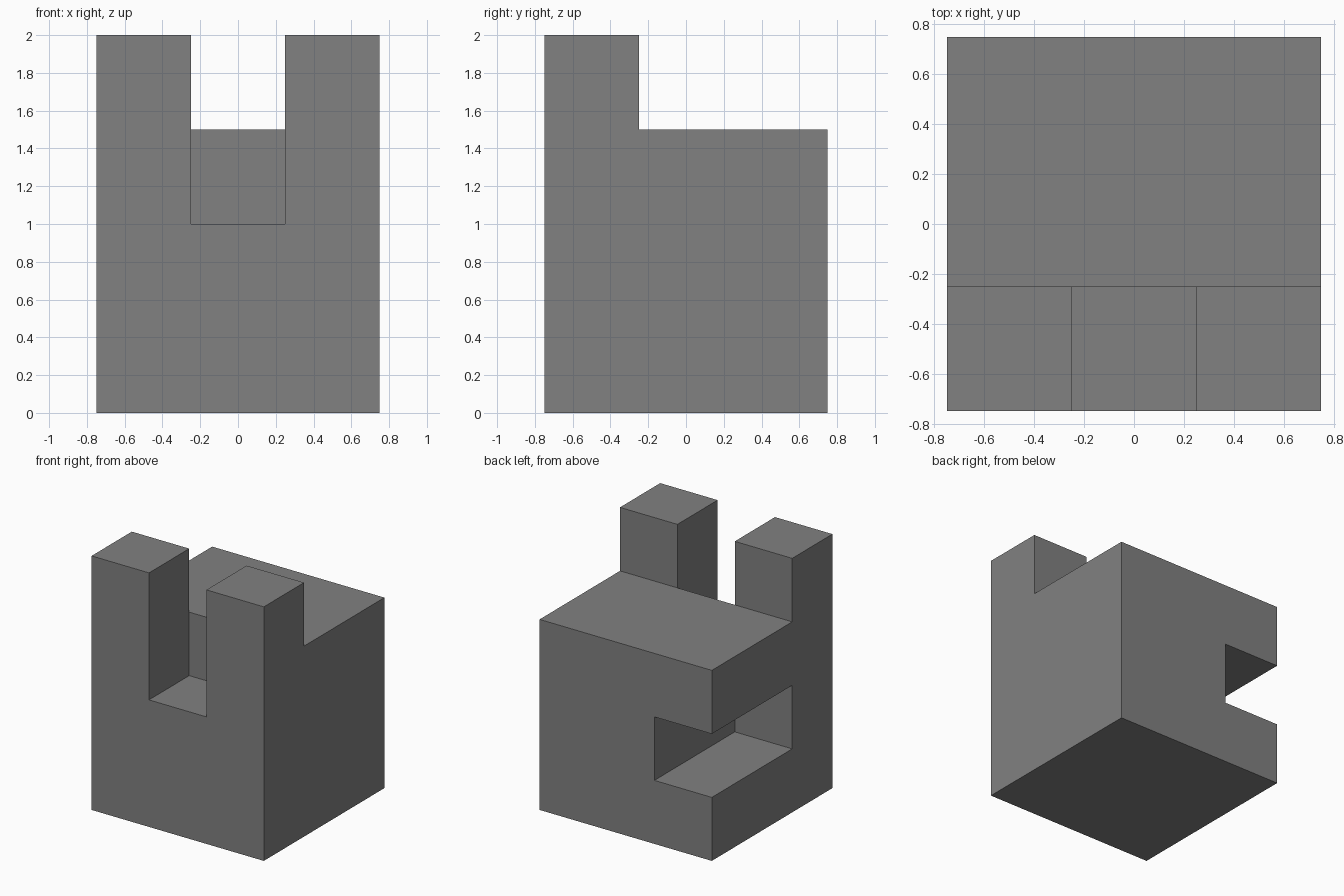
import bpy
import bmesh

if "Cube" in bpy.data.objects:
    bpy.data.objects.remove(bpy.data.objects["Cube"], do_unlink=True)

grey = bpy.data.materials.new("mid_grey")
grey.use_nodes = True
color = (0.22, 0.22, 0.22, 1)
grey.diffuse_color = color
grey.node_tree.nodes["Principled BSDF"].inputs["Base Color"].default_value = color


def prism(name, profile, x0, x1):
    """Extrude a (y, z) profile along x."""
    bm = bmesh.new()
    face = bm.faces.new([bm.verts.new((x0, y, z)) for y, z in profile])
    new = bmesh.ops.extrude_face_region(bm, geom=[face])["geom"]
    verts = [v for v in new if isinstance(v, bmesh.types.BMVert)]
    bmesh.ops.translate(bm, verts=verts, vec=(x1 - x0, 0, 0))
    bmesh.ops.recalc_face_normals(bm, faces=bm.faces)
    mesh = bpy.data.meshes.new(name)
    bm.to_mesh(mesh)
    bm.free()
    mesh.materials.append(grey)
    obj = bpy.data.objects.new(name, mesh)
    bpy.context.collection.objects.link(obj)
    return obj


def rect(y0, y1, z0, z1):
    return [(y0, z0), (y1, z0), (y1, z1), (y0, z1)]


# Body with a raised front row
body = prism("block_body", [(-0.75, 0), (0.75, 0), (0.75, 1.5),
                            (-0.25, 1.5), (-0.25, 2), (-0.75, 2)], -0.75, 0.75)

# Slot between the front towers, and notch along the rear right corner
cutters = [
    prism("front_slot_cutter", rect(-1, -0.25, 1, 2.2), -0.25, 0.25),
    prism("side_notch_cutter", rect(-0.25, 1, 0.5, 1), -1, -0.25),
]
for cutter in cutters:
    mod = body.modifiers.new(cutter.name, "BOOLEAN")
    mod.operation = "DIFFERENCE"
    mod.solver = "EXACT"
    mod.object = cutter

# Bake the cuts and remove the cutters
bpy.context.view_layer.objects.active = body
body.select_set(True)
for cutter in cutters:
    bpy.ops.object.modifier_apply(modifier=cutter.name)
    bpy.data.objects.remove(cutter, do_unlink=True)
